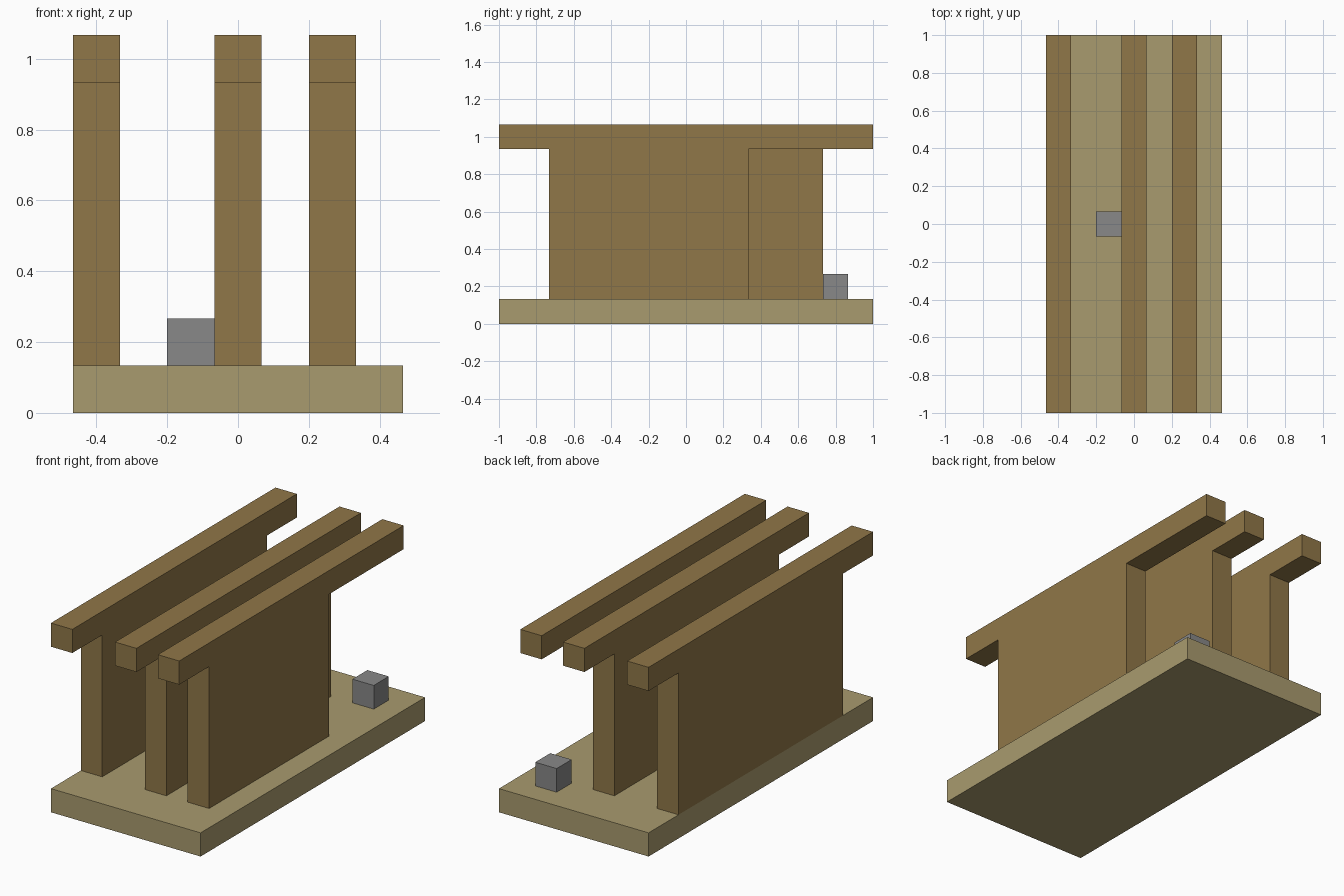
import bpy
import bmesh

if "Cube" in bpy.data.objects:
    bpy.data.objects.remove(bpy.data.objects["Cube"], do_unlink=True)

U = 2 / 15  # one block


def make_material(name, color):
    mat = bpy.data.materials.new(name)
    mat.use_nodes = True
    mat.diffuse_color = color
    mat.node_tree.nodes["Principled BSDF"].inputs["Base Color"].default_value = color
    return mat


def extrude_profile(name, profile, x0, x1, mat):
    """Extrude a (y, z) outline along x."""
    bm = bmesh.new()
    face = bm.faces.new([bm.verts.new((x0, y, z)) for y, z in profile])
    result = bmesh.ops.extrude_face_region(bm, geom=[face])
    verts = [g for g in result["geom"] if isinstance(g, bmesh.types.BMVert)]
    bmesh.ops.translate(bm, verts=verts, vec=(x1 - x0, 0, 0))
    bmesh.ops.recalc_face_normals(bm, faces=bm.faces)
    mesh = bpy.data.meshes.new(name)
    bm.to_mesh(mesh)
    bm.free()
    mesh.materials.append(mat)
    obj = bpy.data.objects.new(name, mesh)
    bpy.context.collection.objects.link(obj)
    return obj


def box(name, x, y, z, mat):
    outline = [(y[0], z[0]), (y[1], z[0]), (y[1], z[1]), (y[0], z[1])]
    return extrude_profile(name, outline, x[0], x[1], mat)


def wall(name, x, back, mat):
    """Upright wall with a full-length top beam overhanging both ends."""
    front, low, high, top = -5.5 * U, U, 7 * U, 8 * U
    outline = [(front, low), (back, low), (back, high), (1, high),
               (1, top), (-1, top), (-1, high), (front, high)]
    return extrude_profile(name, outline, x, x + U, mat)


wood = make_material("brown wood", (0.279, 0.184, 0.065, 1))
pale = make_material("pale tan", (0.397, 0.328, 0.156, 1))
stone = make_material("grey stone", (0.246, 0.246, 0.246, 1))

# Base slab
box("base_slab", (-3.5 * U, 3.5 * U), (-1, 1), (0, U), pale)

# Three walls with beams; the left one is shorter at the back
wall("right_wall", -3.5 * U, 5.5 * U, wood)
wall("middle_wall", -0.5 * U, 5.5 * U, wood)
wall("left_wall", 1.5 * U, 2.5 * U, wood)

# Stone blocks on the slab
box("middle_block", (-1.5 * U, -0.5 * U), (-0.5 * U, 0.5 * U), (U, 2 * U), stone)
box("back_block", (1.5 * U, 2.5 * U), (5.5 * U, 6.5 * U), (U, 2 * U), stone)
